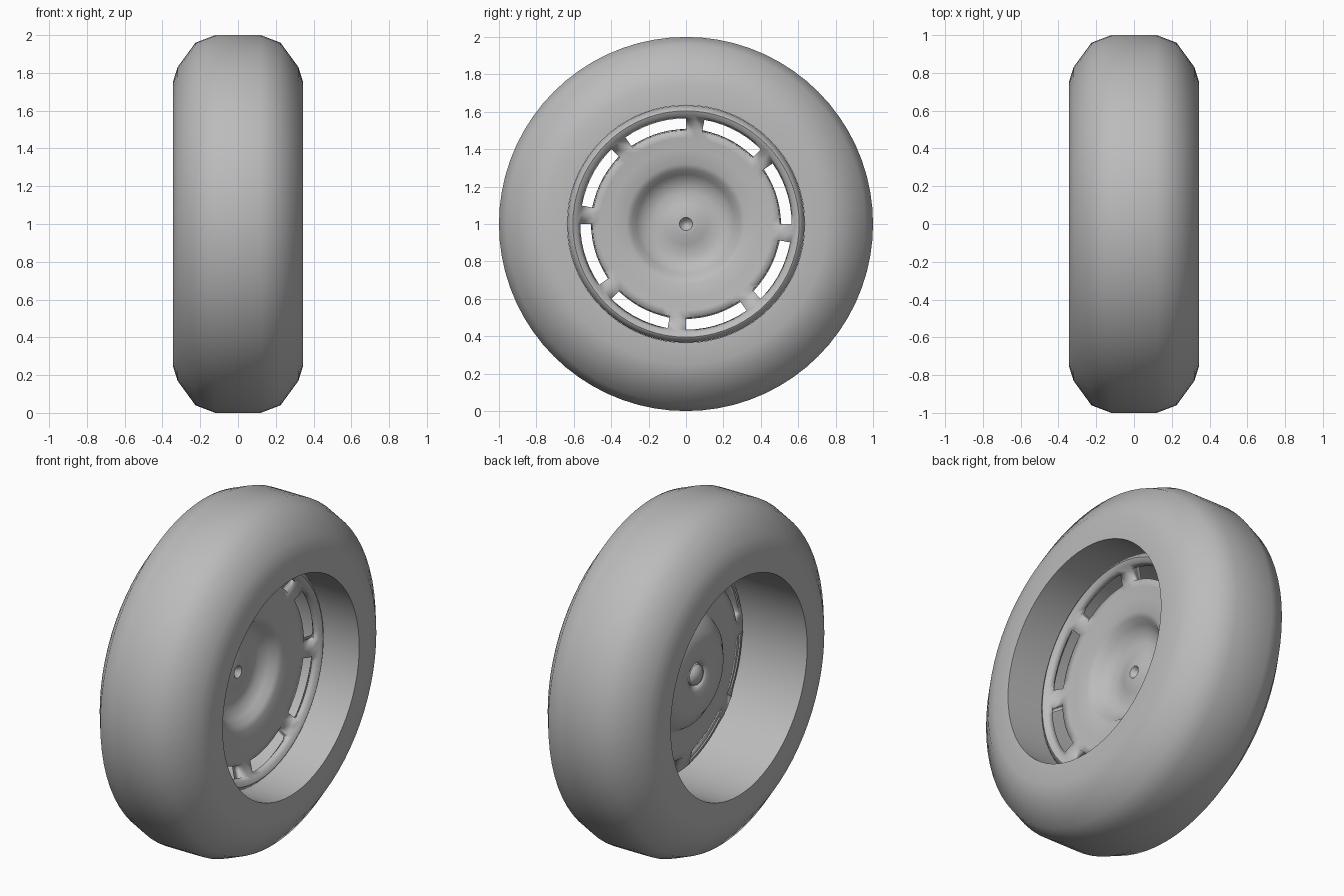
import bpy, bmesh, math

if "Cube" in bpy.data.objects:
    bpy.data.objects.remove(bpy.data.objects["Cube"])

SEGMENTS = 72
COLOR = (0.5, 0.5, 0.5, 1)
grey = bpy.data.materials.new("plain_grey")
grey.diffuse_color = COLOR
grey.use_nodes = True
grey.node_tree.nodes["Principled BSDF"].inputs["Base Color"].default_value = COLOR


def revolve(name, profile, closed, angle):
    """Spin (radius, x) points around the wheel axle, which runs along x."""
    bm = bmesh.new()
    verts = [bm.verts.new((x, r, 0)) for r, x in profile]
    pairs = list(zip(verts, verts[1:]))
    if closed:
        pairs.append((verts[-1], verts[0]))
    edges = [bm.edges.new(p) for p in pairs]
    bmesh.ops.spin(bm, geom=verts + edges, cent=(0, 0, 0), axis=(1, 0, 0),
                   angle=math.tau, steps=SEGMENTS, use_merge=True)
    bmesh.ops.remove_doubles(bm, verts=bm.verts, dist=0.0005)
    bmesh.ops.recalc_face_normals(bm, faces=bm.faces)
    mesh = bpy.data.meshes.new(name)
    bm.to_mesh(mesh)
    bm.free()
    mesh.materials.append(grey)
    obj = bpy.data.objects.new(name, mesh)
    obj.location.z = 1
    bpy.context.collection.objects.link(obj)
    bpy.ops.object.select_all(action='DESELECT')
    obj.select_set(True)
    bpy.context.view_layer.objects.active = obj
    bpy.ops.object.shade_smooth_by_angle(angle=math.radians(angle))
    return obj


# Tyre with a straight barrel through the middle
half = [(1.0, 0.12), (0.96, 0.225), (0.83, 0.32), (0.75, 0.345), (0.635, 0.345)]
revolve("tyre", half + [(r, -x) for r, x in reversed(half)], True, 50)

# Rim disc: pitted hub boss, bowl, flat ring, slotted band, rolled lip
disc = [(0, -0.035), (0.015, -0.03), (0.035, 0.0), (0.06, 0.0), (0.11, -0.018),
        (0.17, -0.028), (0.22, -0.018), (0.265, 0.015), (0.29, 0.05), (0.32, 0.065),
        (0.4, 0.07), (0.46, 0.075), (0.5, 0.08), (0.565, 0.095), (0.58, 0.122),
        (0.605, 0.132), (0.634, 0.115)]
rim = revolve("rim_disc", disc, False, 50)

# Cut eight vent slots, each seven segments wide with two-segment spokes
bm = bmesh.new()
bm.from_mesh(rim.data)
if sum(f.normal.x for f in bm.faces) < 0:
    bmesh.ops.reverse_faces(bm, faces=bm.faces)
slots = []
for f in bm.faces:
    c = f.calc_center_median()
    turn = math.degrees(math.atan2(c.z, c.y)) % 45
    if 0.5 < math.hypot(c.y, c.z) < 0.56 and turn < 35:
        slots.append(f)
bmesh.ops.delete(bm, geom=slots, context='FACES')
bm.to_mesh(rim.data)
bm.free()

# Plate thickness, toward the back of the disc
plate = rim.modifiers.new("thickness", 'SOLIDIFY')
plate.thickness = 0.06
plate.offset = -1
rim.modifiers.move(len(rim.modifiers) - 1, 0)
